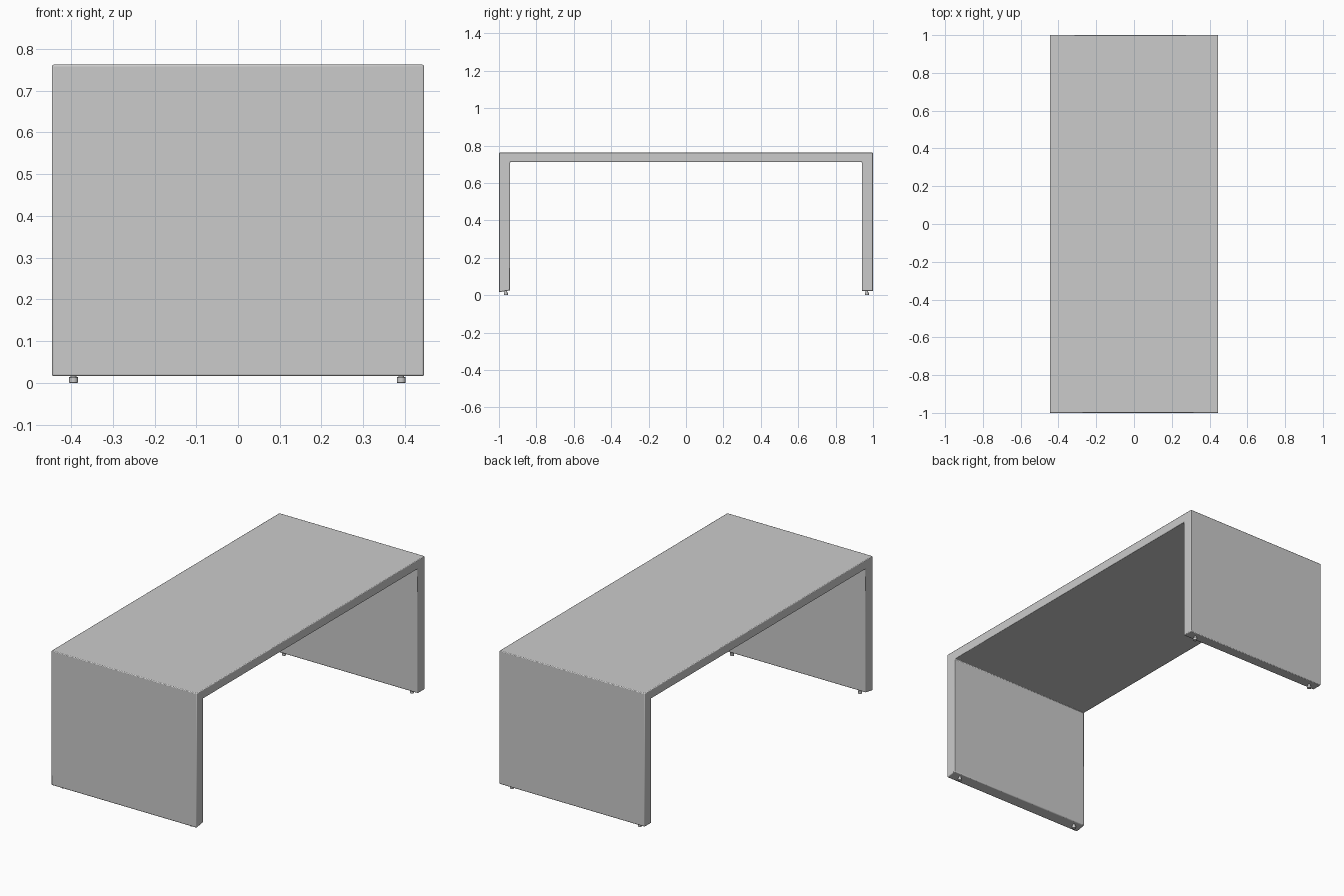
import bpy
import bmesh

cube = bpy.data.objects.get("Cube")
if cube:
    bpy.data.objects.remove(cube, do_unlink=True)

HALF_W, HALF_L = 0.446, 1.0
TOP, UNDERSIDE, INNER = 0.762, 0.712, 0.94


def make_material(name, value):
    mat = bpy.data.materials.new(name)
    mat.use_nodes = True
    colour = (value, value, value, 1)
    mat.diffuse_color = colour
    mat.node_tree.nodes["Principled BSDF"].inputs["Base Color"].default_value = colour
    return mat


grey = make_material("plain_grey", 0.6)


def finish(obj, bevel):
    obj.data.materials.append(grey)
    mod = obj.modifiers.new("soft_edges", "BEVEL")
    mod.width = bevel
    mod.segments = 2
    bpy.ops.object.select_all(action="DESELECT")
    obj.select_set(True)
    bpy.context.view_layer.objects.active = obj
    bpy.ops.object.shade_smooth_by_angle()


# Table frame: one folded slab profile, extruded across the width
profile = [
    (-HALF_L, 0.016), (-INNER, 0.026), (-INNER, UNDERSIDE), (INNER, UNDERSIDE),
    (INNER, 0.022), (HALF_L, 0.022), (HALF_L, TOP), (-HALF_L, TOP),
]
bm = bmesh.new()
face = bm.faces.new([bm.verts.new((-HALF_W, y, z)) for y, z in profile])
side = bmesh.ops.extrude_face_region(bm, geom=[face])
moved = [v for v in side["geom"] if isinstance(v, bmesh.types.BMVert)]
bmesh.ops.translate(bm, verts=moved, vec=(2 * HALF_W, 0, 0))
bmesh.ops.recalc_face_normals(bm, faces=bm.faces)
mesh = bpy.data.meshes.new("table_frame")
bm.to_mesh(mesh)
bm.free()
frame = bpy.data.objects.new("table_frame", mesh)
bpy.context.collection.objects.link(frame)
finish(frame, 0.004)

# Small round feet under each leg panel: a pad and a thinner stem
for end, y in (("front", -0.963), ("back", 0.967)):
    for hand, x in (("right", -0.394), ("left", 0.391)):
        for part, radius, low, high in (("foot_pad", 0.0105, 0, 0.014),
                                        ("foot_stem", 0.007, 0.012, 0.03)):
            bpy.ops.mesh.primitive_cylinder_add(
                vertices=20, radius=radius, depth=high - low,
                location=(x, y, (low + high) / 2))
            foot = bpy.context.object
            foot.name = f"{end}_{hand}_{part}"
            finish(foot, 0.001)
